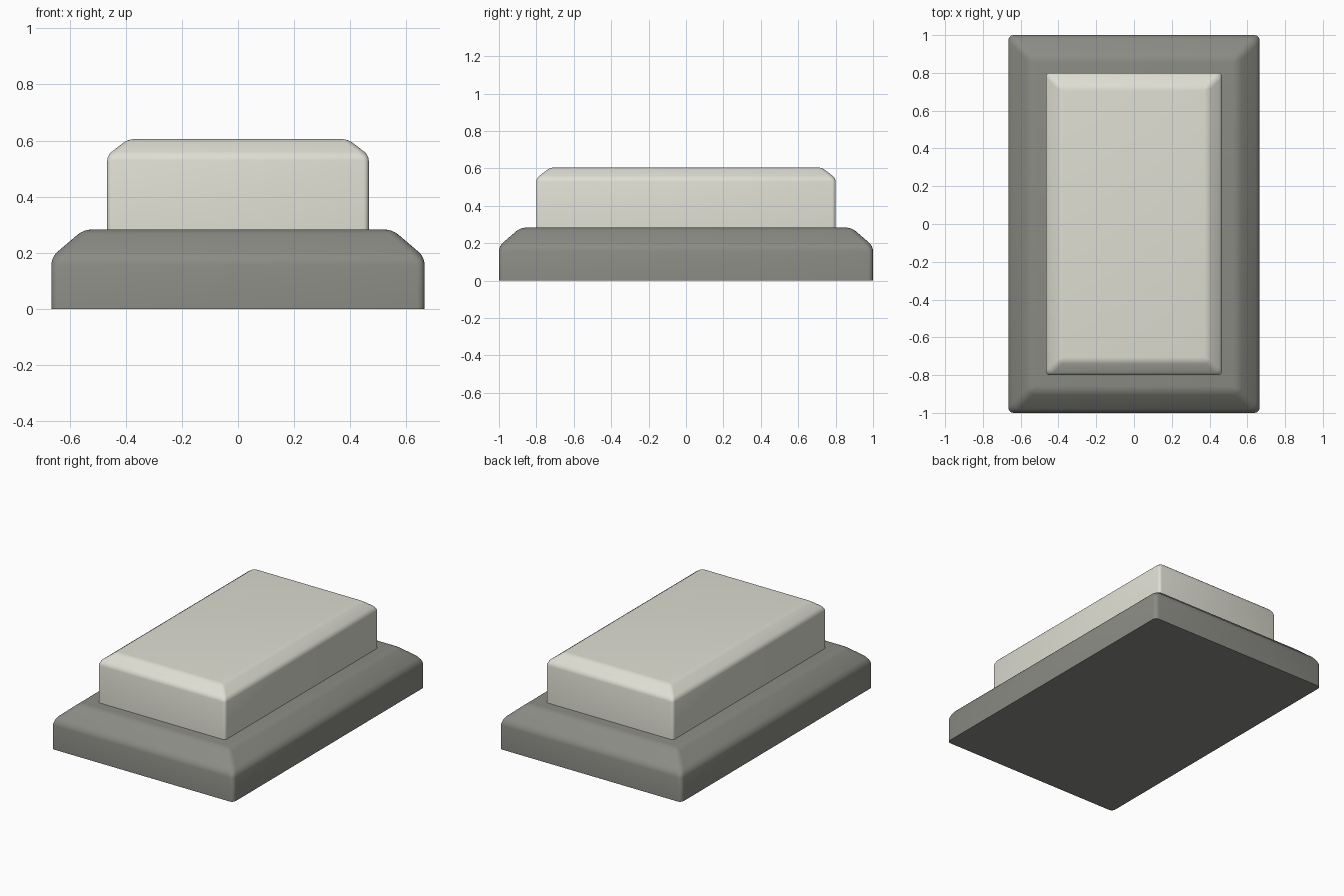
import bpy, bmesh

if "Cube" in bpy.data.objects:
    bpy.data.objects.remove(bpy.data.objects["Cube"])


def chamfered_block(name, hx, hy, z0, z1, inset, drop, radius, colour):
    """Block with a sloped shoulder round its top and softened edges."""
    bm = bmesh.new()
    rings = []
    for dx, z in ((0, z0), (0, z1 - drop), (inset, z1)):
        x, y = hx - dx, hy - dx
        rings.append([bm.verts.new((sx * x, sy * y, z))
                      for sx, sy in ((-1, -1), (1, -1), (1, 1), (-1, 1))])
    for low, high in zip(rings, rings[1:]):
        for i in range(4):
            j = (i + 1) % 4
            bm.faces.new((low[i], low[j], high[j], high[i]))
    bm.faces.new(rings[-1])
    bm.faces.new(rings[0][::-1])

    # round every edge except the crisp bottom rim
    soft = [e for e in bm.edges if max(v.co.z for v in e.verts) > z0 + 1e-4]
    bmesh.ops.bevel(bm, geom=soft, offset=radius, offset_type='OFFSET',
                    segments=4, profile=0.5, affect='EDGES', clamp_overlap=True)
    bmesh.ops.recalc_face_normals(bm, faces=bm.faces)

    mesh = bpy.data.meshes.new(name)
    bm.to_mesh(mesh)
    bm.free()
    obj = bpy.data.objects.new(name, mesh)
    bpy.context.collection.objects.link(obj)
    mat = bpy.data.materials.new(name + "_colour")
    mat.diffuse_color = (*colour, 1)
    mat.use_nodes = True
    mat.node_tree.nodes["Principled BSDF"].inputs["Base Color"].default_value = mat.diffuse_color
    mesh.materials.append(mat)

    bpy.ops.object.select_all(action='DESELECT')
    obj.select_set(True)
    bpy.context.view_layer.objects.active = obj
    bpy.ops.object.shade_smooth_by_angle(angle=0.6)
    return obj


# wide grey plinth
chamfered_block("base", 0.665, 1.0, 0.0, 0.283, 0.115, 0.098, 0.027, (0.26, 0.26, 0.235))
# pale raised button
chamfered_block("button", 0.466, 0.8, 0.27, 0.605, 0.075, 0.057, 0.019, (0.73, 0.73, 0.65))
